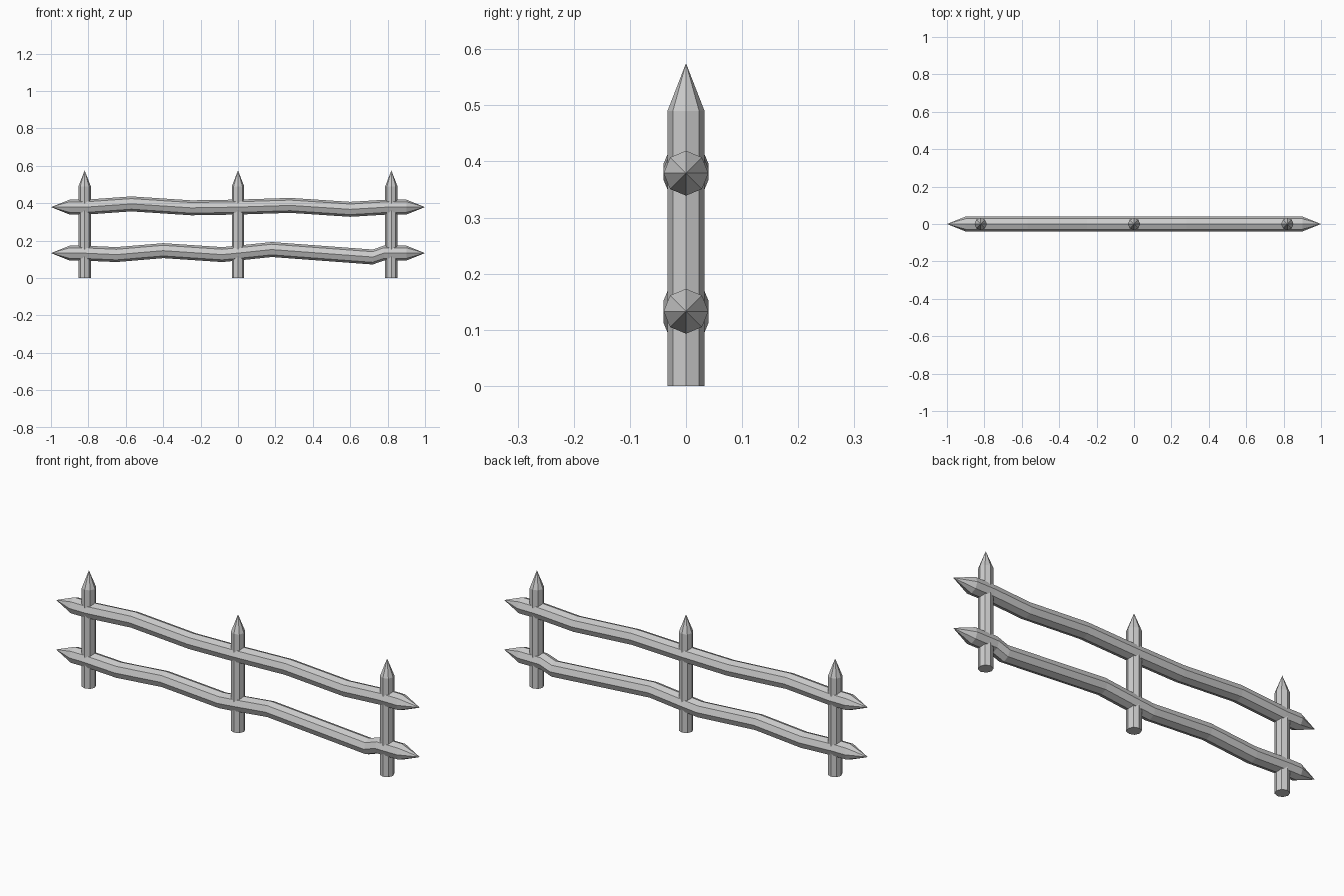
import bpy, bmesh
from math import cos, sin, pi

if "Cube" in bpy.data.objects:
    bpy.data.objects.remove(bpy.data.objects["Cube"])

SIDES = 8

def bar(name, rings, tips, ring_point, radius):
    """Octagonal bar through ring centres; tips are (start, end), None = flat cap."""
    bm = bmesh.new()
    loops = []
    for c in rings:
        loop = []
        for k in range(SIDES):
            a = 2 * pi * k / SIDES
            loop.append(bm.verts.new(ring_point(c, radius * cos(a), radius * sin(a))))
        loops.append(loop)
    for a, b in zip(loops, loops[1:]):
        for k in range(SIDES):
            n = (k + 1) % SIDES
            bm.faces.new((a[k], a[n], b[n], b[k]))
    for tip, loop in zip(tips, (loops[0], loops[-1])):
        if tip is None:
            bm.faces.new(loop)
        else:
            v = bm.verts.new(tip)
            for k in range(SIDES):
                bm.faces.new((loop[k], loop[(k + 1) % SIDES], v))
    bmesh.ops.recalc_face_normals(bm, faces=bm.faces)
    mesh = bpy.data.meshes.new(name)
    bm.to_mesh(mesh)
    bm.free()
    obj = bpy.data.objects.new(name, mesh)
    bpy.context.collection.objects.link(obj)
    return obj

# Pointed upright posts
for name, x in (("left_post", -0.82), ("middle_post", 0), ("right_post", 0.82)):
    bar(name, [(x, 0), (x, 0.49)], (None, (x, 0, 0.575)),
        lambda c, u, v: (c[0] + u, v, c[1]), 0.033)

# Crooked rails, sharpened at both ends: (x, z) centre lines
rails = {
    "upper_rail": [(-0.90, 0.379), (-0.81, 0.379), (-0.57, 0.396), (-0.25, 0.375),
                   (0.0, 0.379), (0.28, 0.388), (0.60, 0.367), (0.80, 0.379), (0.90, 0.379)],
    "lower_rail": [(-0.90, 0.133), (-0.83, 0.133), (-0.65, 0.125), (-0.40, 0.146),
                   (-0.085, 0.125), (0.0, 0.133), (0.18, 0.152), (0.72, 0.112),
                   (0.78, 0.133), (0.90, 0.133)],
}
for name, path in rails.items():
    z = path[0][1]
    bar(name, path, ((-1, 0, z), (1, 0, z)),
        lambda c, u, v: (c[0], u, c[1] + v), 0.04)
